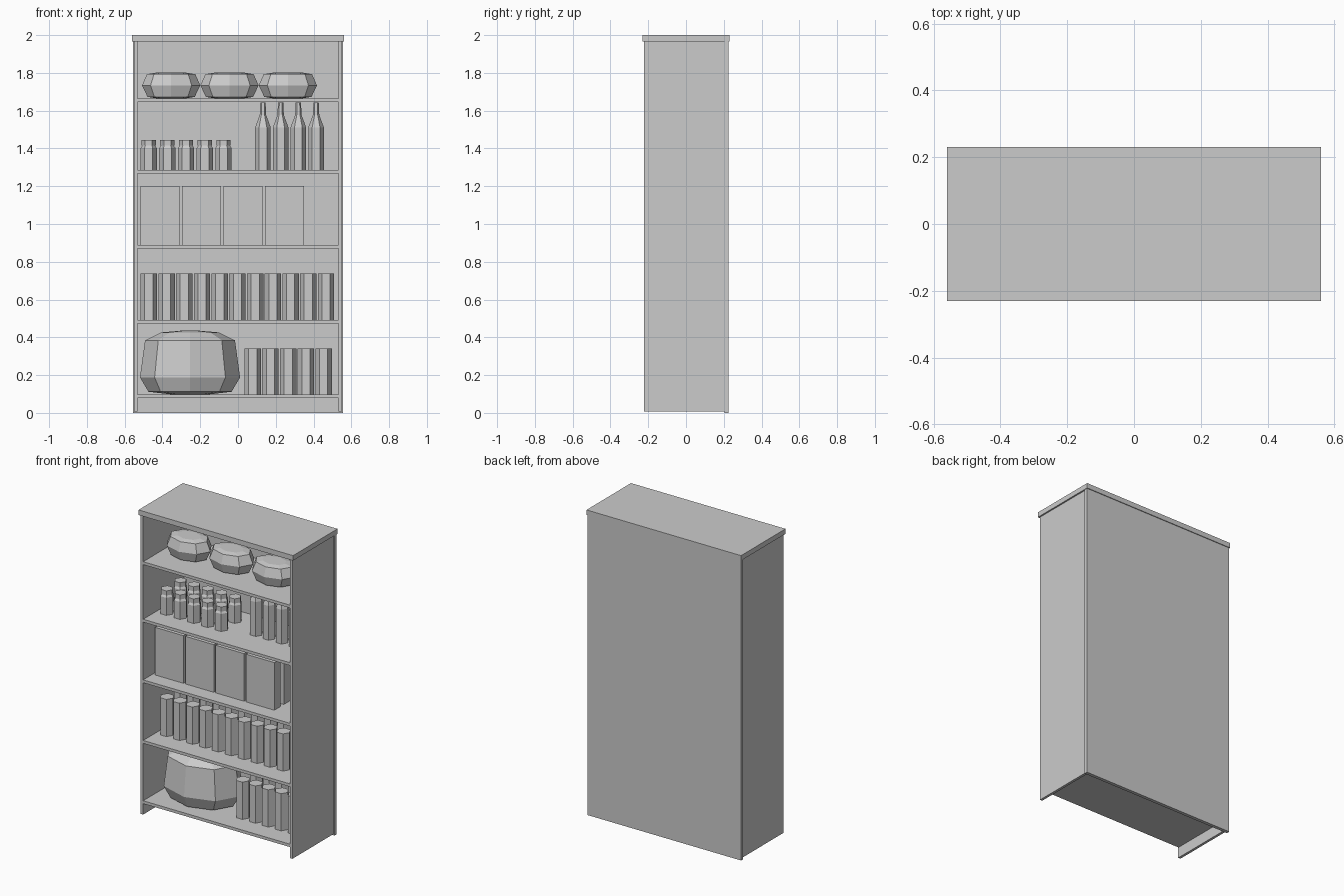
import bpy, bmesh, math

if "Cube" in bpy.data.objects:
    bpy.data.objects.remove(bpy.data.objects["Cube"])

# one flat grey for the whole model
GREY = bpy.data.materials.new("light_grey")
GREY.diffuse_color = (0.6, 0.6, 0.6, 1)
GREY.use_nodes = True
GREY.node_tree.nodes["Principled BSDF"].inputs["Base Color"].default_value = GREY.diffuse_color


def finish(name, bm):
    bmesh.ops.recalc_face_normals(bm, faces=bm.faces)
    me = bpy.data.meshes.new(name)
    bm.to_mesh(me)
    bm.free()
    me.materials.append(GREY)
    ob = bpy.data.objects.new(name, me)
    bpy.context.collection.objects.link(ob)
    return ob


def box(name, x0, x1, y0, y1, z0, z1):
    bm = bmesh.new()
    bmesh.ops.create_cube(bm, size=1)
    for v in bm.verts:
        v.co = ((x0 + x1) / 2 + v.co.x * (x1 - x0),
                (y0 + y1) / 2 + v.co.y * (y1 - y0),
                (z0 + z1) / 2 + v.co.z * (z1 - z0))
    return finish(name, bm)


def lathe(name, x, y, z, profile, sides=6, depth=1.0):
    """Stack of polygon rings (radius, height), capped at both ends."""
    bm = bmesh.new()
    rings = []
    for r, h in profile:
        rings.append([bm.verts.new((x + r * math.cos(2 * math.pi * i / sides),
                                    y + depth * r * math.sin(2 * math.pi * i / sides),
                                    z + h)) for i in range(sides)])
    for a, b in zip(rings, rings[1:]):
        for i in range(sides):
            j = (i + 1) % sides
            bm.faces.new((a[i], a[j], b[j], b[i]))
    bm.faces.new(rings[0][::-1])
    bm.faces.new(rings[-1])
    return finish(name, bm)


# carcass
box("top_board", -0.56, 0.56, -0.23, 0.23, 1.967, 2.0)
box("back_panel", -0.557, 0.557, 0.203, 0.225, 0.0, 1.967)
for side, s in (("left", -1), ("right", 1)):
    a, b = sorted((s * 0.533, s * 0.55))
    box(side + "_side_panel", a, b, -0.222, 0.203, 0.008, 1.967)

# shelves
SHELF = [0.098, 0.493, 0.89, 1.287, 1.664]
for z in SHELF:
    box("shelf", -0.533, 0.533, -0.22, 0.203, z - 0.019, z)

ROWS = (-0.06, 0.08)

# stacked cans on the two lowest shelves
CAN = [(0.0435, 0), (0.0435, 0.122)]
for z, x0, count in ((SHELF[0], 0.078, 5), (SHELF[1], -0.472, 11)):
    for i in range(count):
        for y in ROWS:
            for level in range(2):
                lathe("can", x0 + i * 0.0938, y, z + level * 0.122, CAN)

# big sack on the bottom shelf
lathe("large_sack", -0.254, 0, SHELF[0],
      [(0.10, 0), (0.22, 0.014), (0.265, 0.09), (0.238, 0.286),
       (0.152, 0.328), (0.03, 0.339)], 8, 0.74)

# packet boxes, standing in rows
for i in range(4):
    for r in range(3):
        x, y = -0.412 + i * 0.2195, -0.09 + r * 0.098
        box("packet_box", x - 0.103, x + 0.103, y - 0.033, y + 0.033,
            SHELF[2], SHELF[2] + 0.312)

# jars with lids
for i in range(5):
    for y in ROWS:
        x = -0.473 + i * 0.099
        lathe("jar", x, y, SHELF[3], [(0.043, 0), (0.043, 0.115), (0.034, 0.128)])
        lathe("jar_lid", x, y, SHELF[3] + 0.128, [(0.038, 0), (0.038, 0.03)])

# bottles
for i in range(4):
    lathe("bottle", 0.132 + i * 0.0938, 0, SHELF[3],
          [(0.041, 0), (0.041, 0.225), (0.017, 0.29), (0.014, 0.355)])

# three small sacks on the upper shelf
for i in range(3):
    lathe("small_sack", -0.354 + i * 0.309, 0, SHELF[4],
          [(0.07, 0), (0.125, 0.009), (0.154, 0.07), (0.128, 0.129), (0.08, 0.137)],
          8, 0.7)
